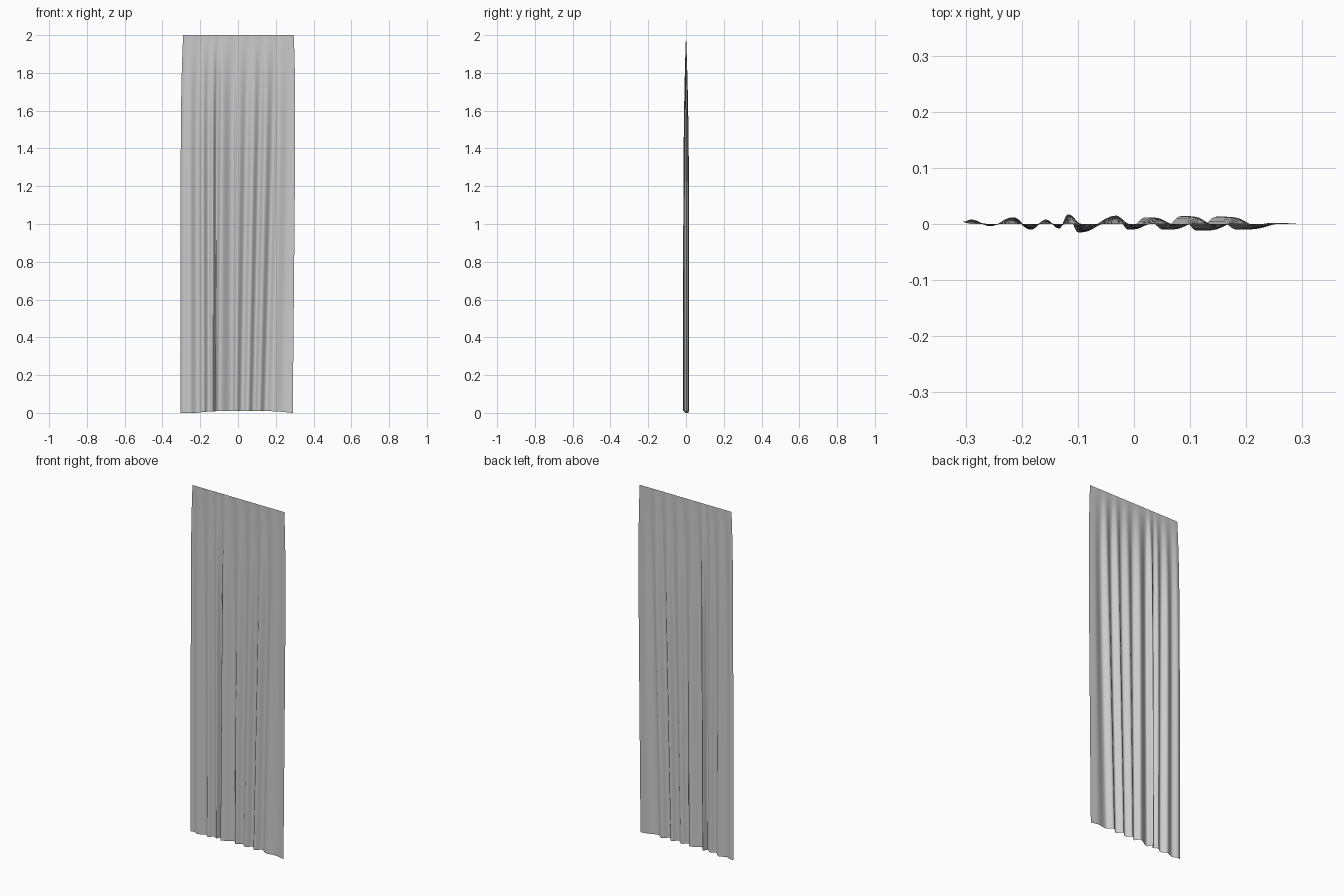
import bpy, math

if "Cube" in bpy.data.objects:
    bpy.data.objects.remove(bpy.data.objects["Cube"])

# Pleat ridges and valleys: (x at top, x at hem, depth y)
FOLDS = [(-.29, -.291, .004), (-.275, -.277, .008), (-.245, -.245, -.004),
         (-.21, -.205, .012), (-.18, -.175, -.010), (-.15, -.15, .008),
         (-.13, -.127, -.008), (-.105, -.113, .017), (-.08, -.095, -.015),
         (-.03, -.03, .015), (.01, -.01, -.010), (.05, .02, .012),
         (.085, .05, -.010), (.12, .08, .014), (.15, .107, -.012),
         (.19, .14, .013), (.22, .175, -.010), (.26, .235, .002),
         (.295, .277, 0)]
STEPS, ROWS, HEIGHT = 8, 60, 2.0


def cloth_point(i, f, t):
    """Point between fold i and i+1 at fraction f, t = 0 top, 1 hem."""
    a, b = FOLDS[i], FOLDS[min(i + 1, len(FOLDS) - 1)]
    top = a[0] + (b[0] - a[0]) * f
    hem = a[1] + (b[1] - a[1]) * f
    s = (1 - math.cos(math.pi * f)) / 2
    x = top + (hem - top) * t
    x += 0.014 * (x / 0.3) * (1 - (1 - t) ** 8)      # slight flare below the rod
    y = (a[2] + (b[2] - a[2]) * s) * (1 - (1 - t) ** 5)
    lift = 0.010 * max(0, 1 - (abs(hem - 0.03) / 0.24) ** 4)  # hem rises mid-cloth
    return x, y, HEIGHT - t * (HEIGHT - lift)


# Hanging curtain panel: a single draped sheet
columns = [(i, k / STEPS) for i in range(len(FOLDS) - 1) for k in range(STEPS)]
columns.append((len(FOLDS) - 1, 0))
n = len(columns)
verts = [cloth_point(i, f, r / ROWS) for r in range(ROWS + 1) for i, f in columns]
faces = [(r * n + c, (r + 1) * n + c, (r + 1) * n + c + 1, r * n + c + 1)
         for r in range(ROWS) for c in range(n - 1)]
mesh = bpy.data.meshes.new("curtain_panel")
mesh.from_pydata(verts, [], faces)
mesh.polygons.foreach_set("use_smooth", [True] * len(mesh.polygons))
curtain = bpy.data.objects.new("curtain_panel", mesh)
bpy.context.collection.objects.link(curtain)
